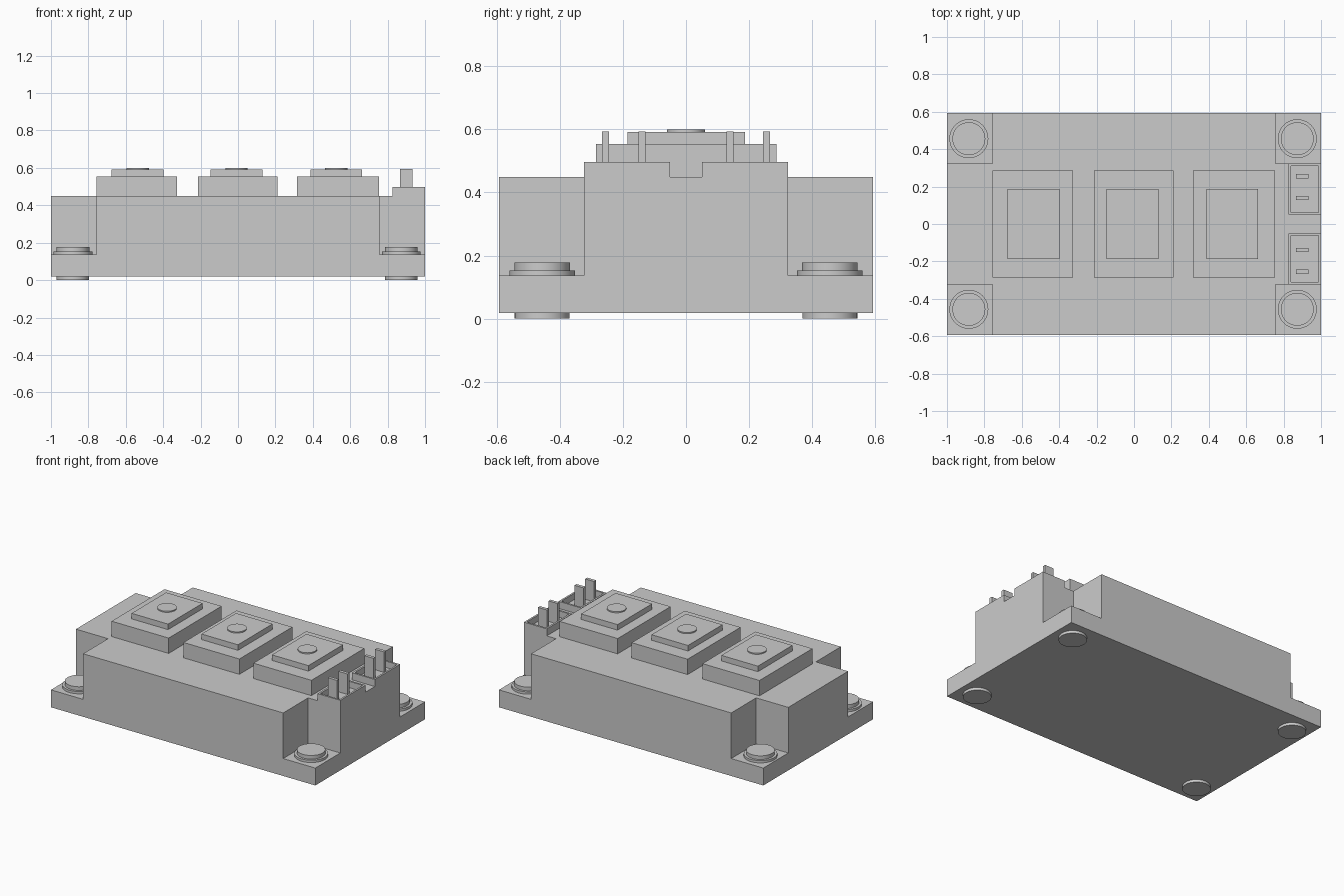
import bpy, bmesh, math
from mathutils import Vector

if "Cube" in bpy.data.objects:
    bpy.data.objects.remove(bpy.data.objects["Cube"])


def finish(bm, name):
    bmesh.ops.recalc_face_normals(bm, faces=bm.faces[:])
    mesh = bpy.data.meshes.new(name)
    bm.to_mesh(mesh)
    bm.free()
    obj = bpy.data.objects.new(name, mesh)
    bpy.context.collection.objects.link(obj)
    return obj


def box_mesh(x0, x1, y0, y1, z0, z1):
    bm = bmesh.new()
    bmesh.ops.create_cube(bm, size=1)
    for v in bm.verts:
        v.co = Vector(((x0 + x1) / 2 + v.co.x * (x1 - x0),
                       (y0 + y1) / 2 + v.co.y * (y1 - y0),
                       (z0 + z1) / 2 + v.co.z * (z1 - z0)))
    return bm


def box(name, *bounds):
    return finish(box_mesh(*bounds), name)


def disc(name, x, y, radius, z0, z1):
    bm = bmesh.new()
    bmesh.ops.create_cone(bm, cap_ends=True, segments=48, radius1=radius,
                          radius2=radius, depth=z1 - z0)
    bmesh.ops.translate(bm, verts=bm.verts[:], vec=(x, y, (z0 + z1) / 2))
    obj = finish(bm, name)
    bpy.ops.object.select_all(action='DESELECT')
    obj.select_set(True)
    bpy.context.view_layer.objects.active = obj
    bpy.ops.object.shade_smooth_by_angle(angle=math.radians(35))
    return obj


TOP = 0.449          # top of housing
FLANGE = 0.137       # top of mounting corners
CX, CY = 0.757, 0.323

# Housing: flange slab with a cross-shaped block raised from it
bm = box_mesh(-1, 1, -0.593, 0.593, 0.018, FLANGE)
for axis, d in (((1, 0, 0), CX), ((0, 1, 0), CY)):
    for s in (-1, 1):
        bmesh.ops.bisect_plane(bm, geom=bm.verts[:] + bm.edges[:] + bm.faces[:],
                               plane_co=Vector(axis) * d * s, plane_no=axis)
raised = []
for f in bm.faces:
    c = f.calc_center_median()
    if c.z > FLANGE - 1e-4 and not (abs(c.x) > CX and abs(c.y) > CY):
        raised.append(f)
ext = bmesh.ops.extrude_face_region(bm, geom=raised)
bmesh.ops.delete(bm, geom=[f for f in raised if f.is_valid], context='FACES')
for v in ext["geom"]:
    if isinstance(v, bmesh.types.BMVert):
        v.co.z = TOP
bmesh.ops.remove_doubles(bm, verts=bm.verts[:], dist=1e-5)
bmesh.ops.dissolve_limit(bm, angle_limit=0.01, verts=bm.verts[:], edges=bm.edges[:])
finish(bm, "housing")

# Stepped power terminals with a central stud
for x0, x1, cx in ((-0.757, -0.325, -0.537), (-0.213, 0.21, -0.008),
                   (0.316, 0.755, 0.525)):
    box("terminal_block", x0, x1, -0.285, 0.287, TOP, 0.554)
    box("terminal_plate", cx - 0.138, cx + 0.138, -0.186, 0.187, 0.554, 0.592)
    disc("terminal_stud", cx, 0, 0.06, 0.592, 0.6)

# Control connector trays, each with two blade pins
for s in (-1, 1):
    y0, y1 = sorted((s * 0.05, s * CY))
    bm = box_mesh(0.827, 1, y0, y1, TOP, 0.497)
    bm.faces.ensure_lookup_table()
    top = max(bm.faces, key=lambda f: f.calc_center_median().z)
    bmesh.ops.inset_region(bm, faces=[top], thickness=0.018)
    pit = bmesh.ops.extrude_face_region(bm, geom=[top])
    bmesh.ops.delete(bm, geom=[top], context='FACES')
    for v in pit["geom"]:
        if isinstance(v, bmesh.types.BMVert):
            v.co.z = TOP + 0.005
    finish(bm, "connector_tray")
    for y in (0.14, 0.255):
        box("blade_pin", 0.866, 0.934, s * y - 0.011, s * y + 0.011, TOP + 0.005, 0.594)

# Mounting bushings in the four corners
for x in (-0.883, 0.873):
    for y in (-0.456, 0.456):
        disc("bushing_washer", x, y, 0.104, FLANGE, 0.153)
        disc("bushing_head", x, y, 0.088, 0.153, 0.178)
        disc("bushing_foot", x, y, 0.087, 0, 0.018)
